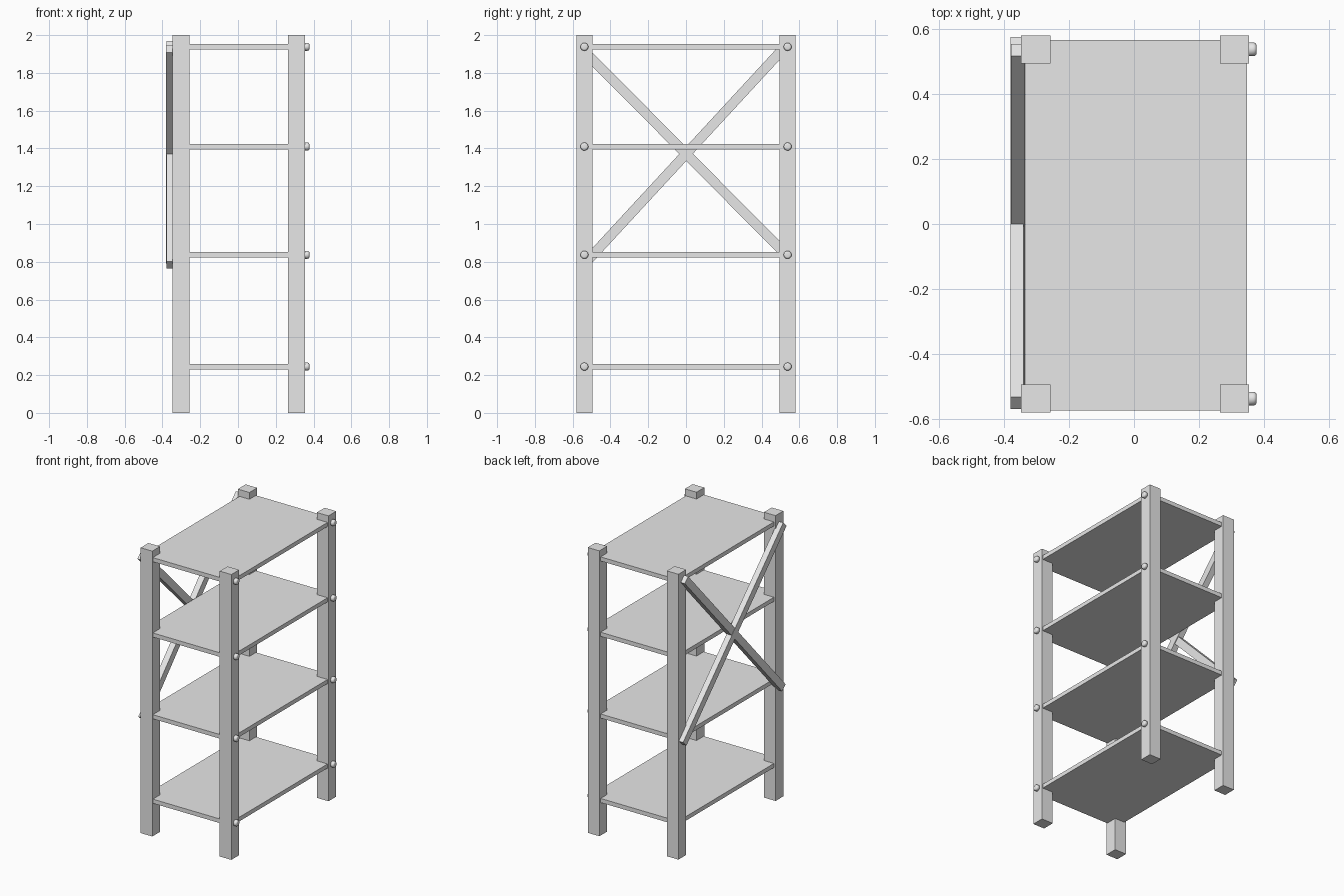
import bpy
import bmesh
import math
from mathutils import Matrix, Vector

default_cube = bpy.data.objects.get("Cube")
if default_cube:
    bpy.data.objects.remove(default_cube, do_unlink=True)

grey = bpy.data.materials.new("light_grey")
grey.use_nodes = True
COLOUR = (0.8, 0.8, 0.8, 1)
grey.diffuse_color = COLOUR
grey.node_tree.nodes["Principled BSDF"].inputs["Base Color"].default_value = COLOUR


def add_object(name, bm):
    mesh = bpy.data.meshes.new(name)
    bm.to_mesh(mesh)
    bm.free()
    mesh.materials.append(grey)
    obj = bpy.data.objects.new(name, mesh)
    bpy.context.collection.objects.link(obj)
    return obj


def box(name, centre, size, tilt=0.0):
    """Box tilted about the x axis."""
    bm = bmesh.new()
    matrix = (Matrix.Translation(centre) @ Matrix.Rotation(tilt, 4, "X")
              @ Matrix.Diagonal((*size, 1)))
    bmesh.ops.create_cube(bm, size=1, matrix=matrix)
    return add_object(name, bm)


def brace(name, x_min, x_max, start, end, width):
    """Flat bar between two (y, z) points."""
    a, b = Vector(start), Vector(end)
    mid, run = (a + b) / 2, b - a
    box(name, ((x_min + x_max) / 2, mid.x, mid.y),
        (x_max - x_min, run.length, width), math.atan2(run.y, run.x))


def bolt(name, x, y, z, radius=0.021, depth=0.03):
    """Round bolt head facing +x with a softened rim."""
    bm = bmesh.new()
    matrix = Matrix.Translation((x - depth / 2, y, z)) @ Matrix.Rotation(math.pi / 2, 4, "Y")
    bmesh.ops.create_cone(bm, cap_ends=True, segments=24, radius1=radius,
                          radius2=radius, depth=depth, matrix=matrix)
    rim = [e for e in bm.edges if all(v.co.x > x - depth / 2 for v in e.verts)]
    bmesh.ops.bevel(bm, geom=rim, offset=0.01, segments=4, profile=0.5, affect="EDGES")
    for face in bm.faces:
        face.smooth = True
    add_object(name, bm)


POST_Y = 0.538
SIDES = (("front", -POST_Y), ("back", POST_Y))

# Corner posts
for end, y in SIDES:
    for side, x in (("right", -0.303), ("left", 0.31)):
        box(f"{end}_{side}_post", (x, y, 1), (0.09, 0.086, 2))

# Shelves with a bolt head on each post of the open side
for i, z in enumerate((0.245, 0.837, 1.41, 1.938), 1):
    box(f"shelf_{i}", (0.0065, -0.004, z), (0.683, 1.142, 0.029))
    for end, y in SIDES:
        bolt(f"{end}_bolt_{i}", 0.378, y, z)

# Crossed braces
brace("falling_brace", -0.381, -0.341, (-0.551, 1.927), (0.558, 0.81), 0.052)
brace("rising_brace", -0.379, -0.336, (-0.543, 0.783), (0.536, 1.951), 0.052)
